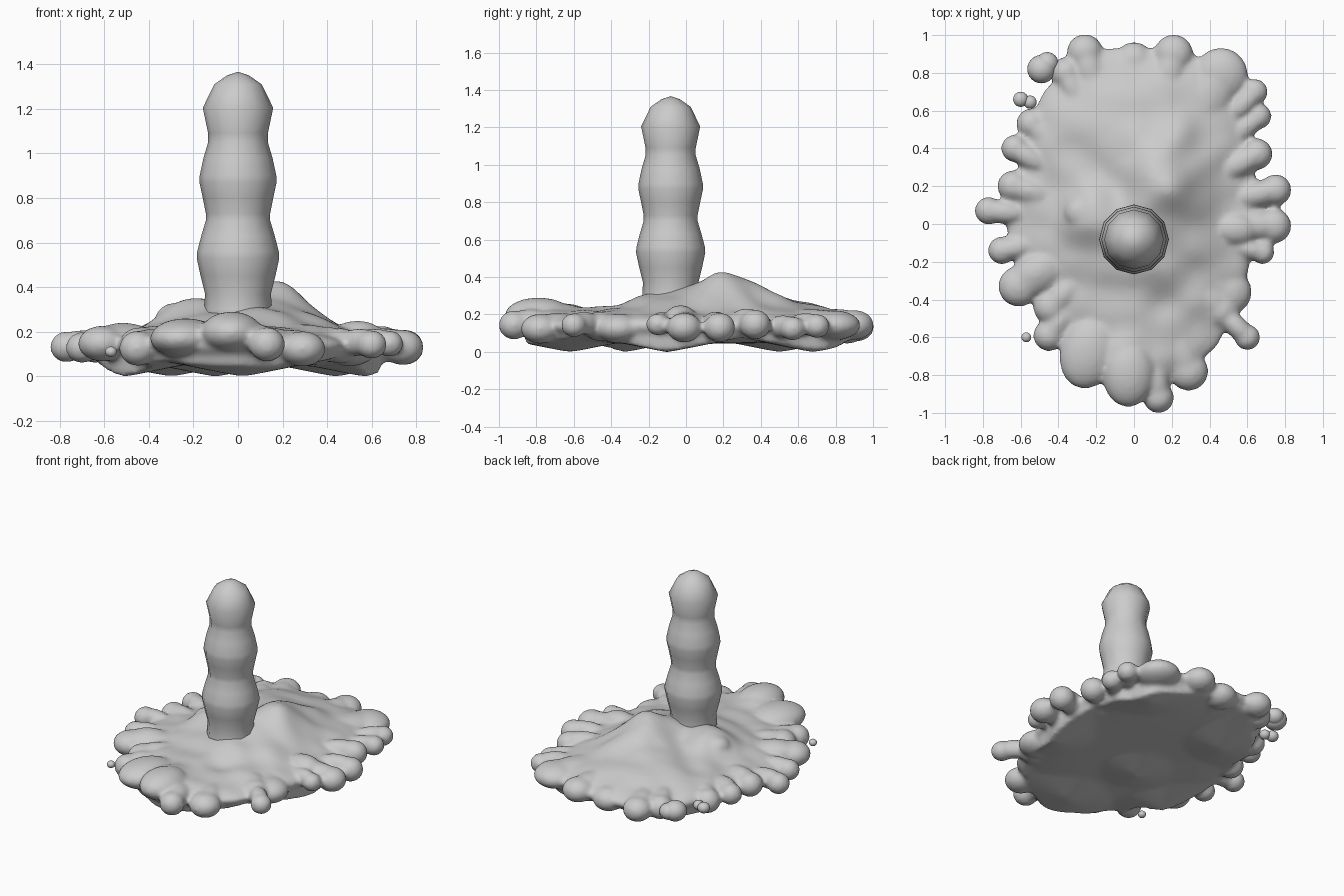
import bpy, bmesh, math
from mathutils import Vector, Matrix, noise

if "Cube" in bpy.data.objects:
    bpy.data.objects.remove(bpy.data.objects["Cube"])

grey = bpy.data.materials.new("plain grey")
grey.diffuse_color = (0.6, 0.6, 0.6, 1)
grey.use_nodes = True
grey.node_tree.nodes["Principled BSDF"].inputs["Base Color"].default_value = grey.diffuse_color


def add_object(name, bm):
    bmesh.ops.recalc_face_normals(bm, faces=bm.faces)
    for f in bm.faces:
        f.smooth = True
    me = bpy.data.meshes.new(name)
    bm.to_mesh(me)
    bm.free()
    me.materials.append(grey)
    ob = bpy.data.objects.new(name, me)
    bpy.context.collection.objects.link(ob)
    return ob


def bridge(bm, a, b):
    n = len(a)
    for i in range(n):
        j = (i + 1) % n
        bm.faces.new((a[i], a[j], b[j], b[i]))


def fan(bm, ring, tip):
    for i in range(len(ring)):
        bm.faces.new((ring[i], ring[(i + 1) % len(ring)], tip))


# Puddle outline: radius every 15 degrees, starting at +x
OUTLINE = [.69, .70, .72, .84, .98, .96, .95, .96, .88, .80, .70, .69,
           .69, .68, .68, .65, .78, .86, .92, .86, .81, .74, .68, .66]

# Swellings on the upper surface: x, y, height, spread
HUMPS = [(.18, .21, .15, .13), (.08, .48, .09, .24), (-.24, .04, .10, .11),
         (0, -.09, .09, .22), (-.03, -.75, .07, .16), (.28, -.1, .04, .15),
         (-.25, .55, .03, .18)]

# Low points of the underside
DIPS = [(-.51, -.33), (.02, -.62), (.44, .68), (.57, -.10), (-.1, -.1), (-.3, .5)]


def radius(a):
    f = a / math.tau * 24
    i = int(f)
    u = f - i
    u = u * u * (3 - 2 * u)
    return (OUTLINE[i % 24] * (1 - u) + OUTLINE[(i + 1) % 24] * u) - .015


def top_z(x, y, t):
    h = .205 + sum(a * math.exp(-((x - cx)**2 + (y - cy)**2) / (2 * s * s))
                   for cx, cy, a, s in HUMPS)
    h += .028 * noise.noise(Vector((x * 6, y * 6, 3.1)))
    return .14 + (h - .14) * math.sqrt(max(0, 1 - t**5))


def low_z(x, y, t):
    z = .14 - .095 * math.sqrt(max(0, 1 - t**5))
    if t < .96:
        z = min([z] + [-.003 + .2 * math.hypot(x - cx, y - cy) for cx, cy in DIPS])
    return z


# Puddle body
SEG, RINGS = 120, 28
bm = bmesh.new()
rim = None
for height in (top_z, low_z):
    prev = None
    for k in range(RINGS, 0, -1):
        t = math.sin(k / RINGS * math.pi / 2)
        if k == RINGS and rim:
            prev = rim
            continue
        ring = []
        for i in range(SEG):
            a = math.tau * i / SEG
            x, y = radius(a) * t * math.cos(a), radius(a) * t * math.sin(a)
            ring.append(bm.verts.new((x, y, height(x, y, t))))
        if prev:
            bridge(bm, prev, ring)
        else:
            rim = ring
        prev = ring
    fan(bm, prev, bm.verts.new((0, 0, height(0, 0, 0))))
bmesh.ops.recalc_face_normals(bm, faces=bm.faces)


def blob(bm, x, y, z, r, rz, stretch=1):
    # Outer tip stays put while the blob reaches inward
    a = math.atan2(y, x)
    d = math.hypot(x, y) - r * (stretch - 1)
    m = (Matrix.Translation((d * math.cos(a), d * math.sin(a), z))
         @ Matrix.Rotation(a, 4, 'Z') @ Matrix.Diagonal((r * stretch, r, rz, 1)))
    bmesh.ops.create_uvsphere(bm, u_segments=24, v_segments=14, radius=1, matrix=m)


# Rounded lobes around the rim: x, y, radius
LOBES = [(-.26, .91, .092), (.21, .90, .10), (.0, .86, .10), (.46, .79, .14),
         (.64, .70, .065), (.66, .57, .065), (.65, .37, .08), (.75, .18, .08),
         (.74, -.01, .09), (.68, -.15, .06), (.50, -.36, .12), (.46, -.46, .09),
         (.60, -.60, .065), (.29, -.78, .10), (.13, -.92, .078), (-.36, .80, .08),
         (-.45, -.59, .08), (-.61, -.33, .105), (-.70, -.14, .07), (-.77, .07, .07),
         (-.63, .40, .07), (-.54, .53, .08), (-.64, .20, .08), (-.44, -.44, .09)]
for i, (x, y, r) in enumerate(LOBES):
    z = .135 + .012 * math.sin(i * 2.3)
    blob(bm, x, y, z, r + .004, min(r, .08))
    blob(bm, x * .985, y * .985, z + .01, r * .9, min(r, .08) * .95, 2.1)

# Thick front lobes and upper bumps: x, y, z, radius, half height, stretch
for b in [(-.03, -.83, .195, .14, .095, 1.3), (-.25, -.72, .17, .155, .09, 1.3),
          (-.28, .06, .26, .09, .07, 1), (.57, -.03, .18, .085, .07, 1.4),
          (-.56, -.28, .17, .10, .07, 1.5)]:
    blob(bm, *b)

puddle = add_object("puddle", bm)
rm = puddle.modifiers.new("blend", 'REMESH')
rm.mode = 'VOXEL'
rm.voxel_size = .014
rm.use_smooth_shade = True
sm = puddle.modifiers.new("soften", 'SMOOTH')
sm.factor = .5
sm.iterations = 8

# Loose droplets beside the puddle
for n, (x, y, z, r) in enumerate([(-.49, .82, .15, .075), (-.46, .85, .15, .06),
                                  (-.60, .66, .14, .04), (-.55, .645, .14, .035),
                                  (-.57, -.60, .11, .026)]):
    bm = bmesh.new()
    blob(bm, x, y, z, r, r * .9)
    add_object("droplet_%d" % (n + 1), bm)

# Wavy twelve-sided column: radius, height
PROFILE = [(.16, .22), (.152, .30), (.148, .37), (.168, .45), (.185, .53),
           (.183, .56), (.165, .63), (.144, .70), (.144, .73), (.158, .80),
           (.173, .87), (.172, .90), (.155, .98), (.134, 1.05), (.134, 1.09),
           (.158, 1.205), (.107, 1.31), (.05, 1.35)]
bm = bmesh.new()
prev = None
for r, z in PROFILE:
    ring = [bm.verts.new((r * math.cos(math.tau * i / 12),
                          r * math.sin(math.tau * i / 12) - .082, z)) for i in range(12)]
    if prev:
        bridge(bm, prev, ring)
    else:
        bm.faces.new(ring)
    prev = ring
fan(bm, prev, bm.verts.new((0, -.082, 1.367)))
add_object("column", bm)
